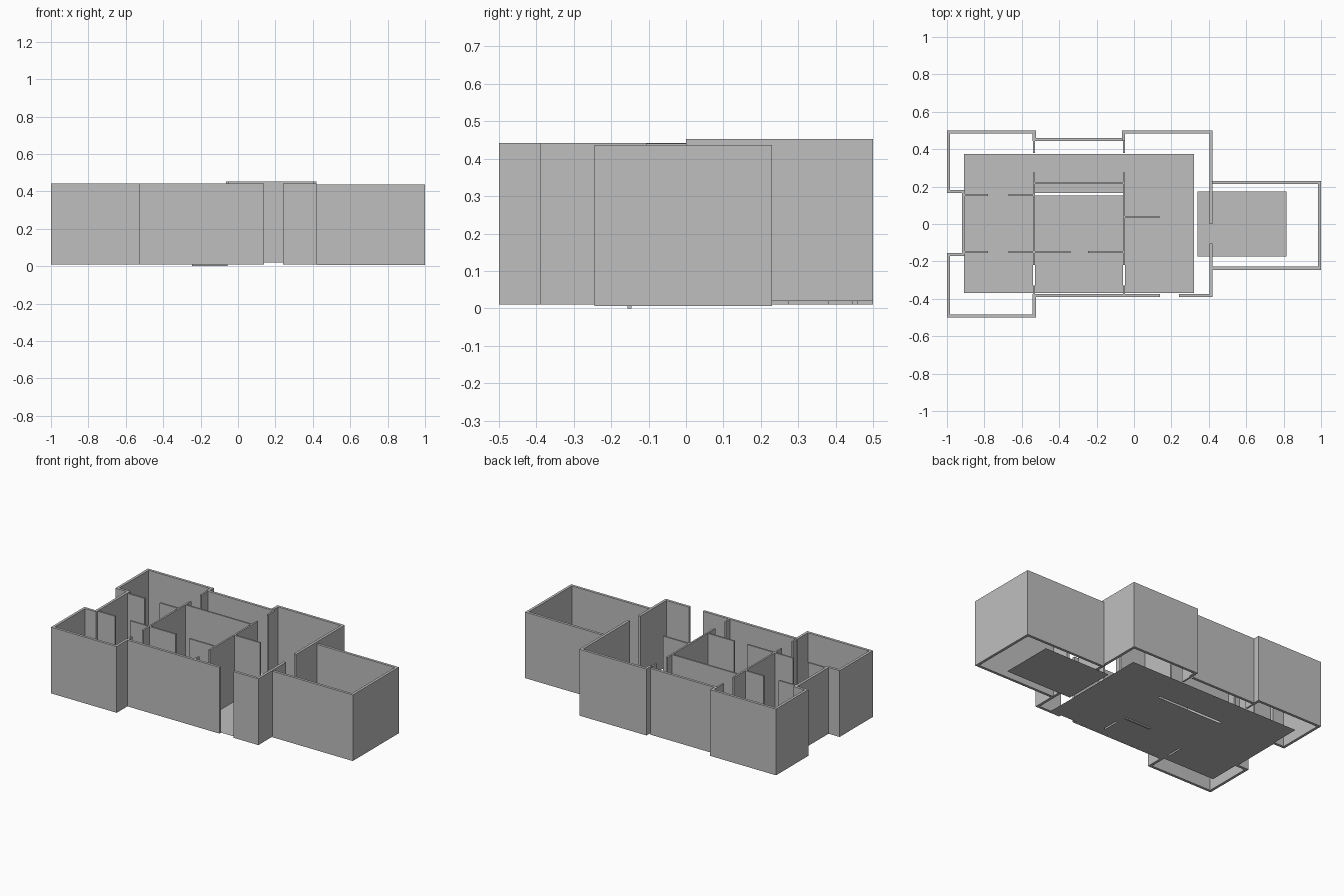
import bpy, bmesh
from mathutils import Vector

if "Cube" in bpy.data.objects:
    bpy.data.objects.remove(bpy.data.objects["Cube"])


def material(name, value):
    m = bpy.data.materials.new(name)
    m.diffuse_color = (value, value, value, 1)
    m.use_nodes = True
    m.node_tree.nodes["Principled BSDF"].inputs["Base Color"].default_value = m.diffuse_color
    return m


GREY = material("plain grey", 0.52)


def make_object(name, bm):
    bmesh.ops.recalc_face_normals(bm, faces=bm.faces)
    me = bpy.data.meshes.new(name)
    bm.to_mesh(me)
    bm.free()
    me.materials.append(GREY)
    ob = bpy.data.objects.new(name, me)
    bpy.context.collection.objects.link(ob)
    return ob


def wall_path(name, pts, z0, z1, t=0.017):
    """Right-angled wall run: pts is the outer edge, thickness grows to the left."""
    pts = [Vector(p) for p in pts]
    normals = []
    for a, b in zip(pts, pts[1:]):
        d = (b - a).normalized()
        normals.append(Vector((-d.y, d.x)))
    inner = []
    for i, p in enumerate(pts):
        near = normals[max(i - 1, 0):i + 1]
        inner.append(p + t * sum(near, Vector((0, 0))))
    bm = bmesh.new()
    rings = [[bm.verts.new((a.x, a.y, z0)), bm.verts.new((b.x, b.y, z0)),
              bm.verts.new((b.x, b.y, z1)), bm.verts.new((a.x, a.y, z1))]
             for a, b in zip(pts, inner)]
    for r, s in zip(rings, rings[1:]):
        for k in range(4):
            bm.faces.new((r[k], r[(k + 1) % 4], s[(k + 1) % 4], s[k]))
    bm.faces.new(rings[0])
    bm.faces.new(rings[-1])
    return make_object(name, bm)


def floor(name, rects, z):
    bm = bmesh.new()
    for x0, x1, y0, y1 in rects:
        bm.faces.new([bm.verts.new(c) for c in
                      ((x0, y0, z), (x1, y0, z), (x1, y1, z), (x0, y1, z))])
    return make_object(name, bm)


# Outer walls
wall_path("left_wing_wall",
          [(-.525, .445), (-.525, .5), (-1, .5), (-1, .165), (-.92, .165),
           (-.92, -.155), (-1, -.155), (-1, -.5), (-.525, -.5), (-.525, -.375)],
          0.01, 0.442)
wall_path("front_wall", [(-.525, -.39), (.14, -.39)], 0.01, 0.442)
wall_path("front_corner_wall", [(.24, -.39), (.42, -.39), (.42, -.105)], 0.01, 0.442)
wall_path("back_wall", [(-.065, .46), (-.525, .46)], 0.01, 0.442)
wall_path("back_room_wall", [(.42, 0), (.42, .5), (-.065, .5), (-.065, .445)],
          0.02, 0.453)
wall_path("garage_wall", [(.42, -.245), (1, -.245), (1, .23), (.42, .23)],
          0.006, 0.437)

# Inner walls running left to right: y, then x spans (gaps are doorways)
for y, spans in ((.16, ((-.905, -.78), (-.67, -.535))),
                 (-.145, ((-.905, -.78), (-.67, -.34))),
                 (.225, ((-.53, -.055),)),
                 (.043, ((-.047, .135),))):
    for a, b in spans:
        wall_path("inner_cross_wall", [(b, y), (a, y)], 0.01, 0.44, 0.011)
wall_path("inner_cross_wall", [(-.057, -.145), (-.245, -.145)], 0.0, 0.437, 0.011)

# Inner walls running front to back, the same on both sides of the middle room
for x in (-.529, -.047):
    for a, b in ((-.375, -.33), (-.22, .275), (.38, .445)):
        wall_path("inner_long_wall", [(x, a), (x, b)], 0.01, 0.44, 0.011)

# Floors, with slits under the front doorways and behind the middle room
floor("main_floor",
      [(-.91, -.54, -.37, .375), (-.53, -.058, -.37, .152),
       (-.53, -.058, .167, .375), (-.047, .32, -.37, .375),
       (-.54, -.53, -.22, .375), (-.058, -.047, -.22, .375),
       (-.54, -.53, -.37, -.33), (-.058, -.047, -.37, -.33)], 0.008)
floor("garage_floor", [(.34, .815, -.175, .175)], 0.005)
